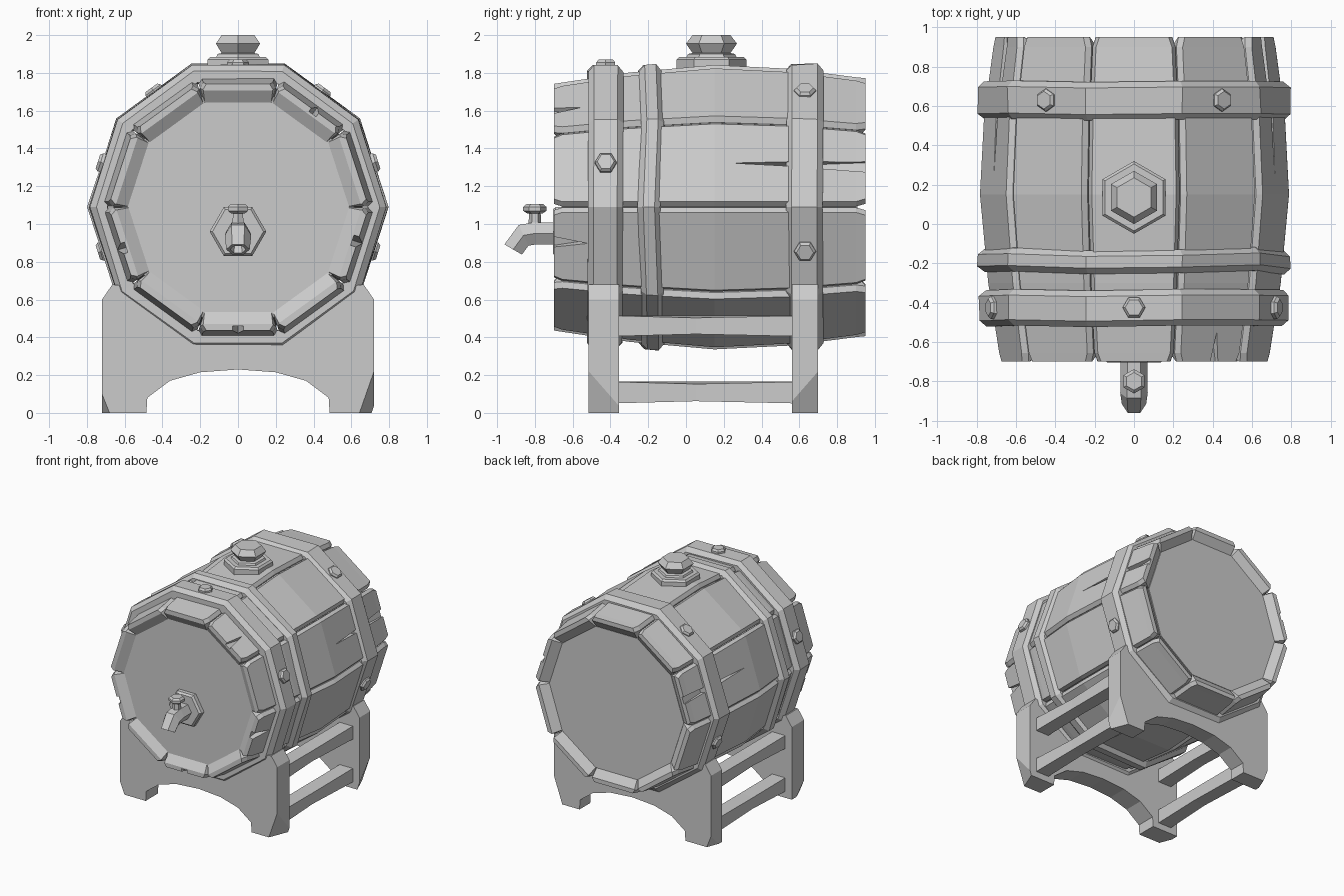
import bpy, bmesh, math, random
from math import sin, cos, tan, pi, radians
from mathutils import Vector as V

random.seed(4)
if "Cube" in bpy.data.objects:
    bpy.data.objects.remove(bpy.data.objects["Cube"])

grey = bpy.data.materials.new("plain_grey")
grey.use_nodes = True
colour = (0.6, 0.6, 0.6, 1)
grey.diffuse_color = colour
grey.node_tree.nodes["Principled BSDF"].inputs["Base Color"].default_value = colour

SIDES = 10
HALF = pi / SIDES
AXIS = V((0, 0, 1.09))
X, Y, Z = V((1, 0, 0)), V((0, 1, 0)), V((0, 0, 1))


def finish(name, bm):
    bmesh.ops.recalc_face_normals(bm, faces=bm.faces)
    mesh = bpy.data.meshes.new(name)
    bm.to_mesh(mesh)
    bm.free()
    mesh.materials.append(grey)
    ob = bpy.data.objects.new(name, mesh)
    bpy.context.collection.objects.link(ob)
    return ob


def loft(bm, loops, ring=False):
    """Skin matching loops; cap the ends, or join last to first."""
    rows = [[bm.verts.new(p) for p in loop] for loop in loops]
    n = len(rows[0])
    pairs = list(zip(rows, rows[1:])) + ([(rows[-1], rows[0])] if ring else [])
    for a, b in pairs:
        for i in range(n):
            j = (i + 1) % n
            bm.faces.new((a[i], a[j], b[j], b[i]))
    if not ring:
        bm.faces.new(rows[0][::-1])
        bm.faces.new(rows[-1])


def circle(c, u, v, r, n=6, phase=0.0):
    return [V(c) + r * (cos(phase + 2 * pi * i / n) * u + sin(phase + 2 * pi * i / n) * v)
            for i in range(n)]


def turned(name, c, axis, u, profile, n=6, phase=0.0):
    """Solid turned about an axis from (height, radius) pairs."""
    bm = bmesh.new()
    v = axis.cross(u)
    loft(bm, [circle(V(c) + axis * h, u, v, r, n, phase) for h, r in profile])
    return finish(name, bm)


def radial(t):
    return V((cos(t), 0, sin(t))), V((-sin(t), 0, cos(t)))


# Staves: ten bulging planks with chamfered edges and sloped ends
STATIONS = [(-0.7, .655, .035, .93), (-0.655, .662, .11, 1), (-0.3, .715, .11, 1),
            (0.15, .755, .11, 1), (0.55, .735, .11, 1), (0.9, .69, .11, 1),
            (0.95, .685, .035, .93)]
bm = bmesh.new()
for k in range(SIDES):
    out, side = radial(pi / 2 + 2 * HALF * k)
    lift = random.uniform(-.006, .006)
    loops = []
    for y, a, thick, k_w in STATIONS:
        a += lift
        inner, mid = a - thick, a - .03
        half = [(inner, inner * tan(HALF) * k_w - .003), (mid, mid * tan(HALF) * k_w - .003),
                (a, a * tan(HALF) * k_w - .03)]
        section = [(r, -w) for r, w in half] + [(r, w) for r, w in half[::-1]]
        loops.append([AXIS + Y * y + out * r + side * w for r, w in section])
    loft(bm, loops)
staves = finish("barrel_staves", bm)

# Split and chipped stave ends: (angle, start y, end y, width, offset)
bm = bmesh.new()
CRACKS = [(18, .24, .99, .03, .0), (162, .24, .99, .03, .0),
          (-18, -.52, -.74, .035, .02), (198, -.52, -.74, .035, .02),
          (54, -.55, -.74, .03, -.03), (-90, -.6, -.74, .04, 0)]
for deg, y0, y1, w, off in CRACKS:
    out, side = radial(radians(deg))
    tri = [(y0, off), (y1, off + w), (y1, off - w)]
    loft(bm, [[AXIS + Y * y + side * s + out * r for y, s in tri]
              for r in (.63 if y1 < 0 else .67, .9)])
cutter = finish("crack_cutter", bm)
cutter.hide_render = True
mod = staves.modifiers.new("cracks", "BOOLEAN")
mod.object, mod.operation, mod.solver = cutter, "DIFFERENCE", "EXACT"
bpy.context.view_layer.objects.active = staves
bpy.ops.object.modifier_apply(modifier=mod.name)
bpy.data.objects.remove(cutter)

# Recessed heads and core
turned("barrel_heads", AXIS, Y, X, [(-.658, .615), (.15, .66), (.908, .615)], SIDES)


# Hoops: chamfered ten-sided bands, a little hand beaten
def hoop(name, y0, y1, r, rough):
    bm = bmesh.new()
    c = min(.03, (y1 - y0) / 4)
    profile = [(y0, .69), (y0, r - .035), (y0 + c, r), (y1 - c, r), (y1, r - .035), (y1, .69)]
    loops = []
    for i in range(SIDES):
        out, _ = radial(2 * HALF * i)
        shift = random.uniform(-rough, rough)
        loops.append([AXIS + Y * (y + shift) + out * (s + random.uniform(-.006, .004))
                      for y, s in profile])
    loft(bm, loops, ring=True)
    return finish(name, bm)


hoop("front_hoop", -.52, -.335, .79, .005)
hoop("middle_hoop", -.245, -.125, .795, .012)
hoop("rear_hoop", .53, .725, .795, .005)

# Hexagonal rivets on the hoops
for name, y, angles in (("front_rivet", -.425, (90, 18, 162)),
                        ("rear_rivet", .63, (54, 126, -18, 198))):
    for deg in angles:
        out, side = radial(radians(deg))
        turned(name, AXIS + Y * y + out * .735, out, side,
               [(0, .058), (.03, .058), (.045, .045)], phase=pi / 6 if deg != 90 else 0)

# Bung: flange, neck and knob
turned("bung_flange", (0, .135, 1.8), Z, Y, [(0, .185), (.07, .185), (.085, .17)])
turned("bung_knob", (0, .135, 1.87), Z, Y,
       [(0, .14), (.03, .125), (.035, .1), (.085, .135), (.13, .1)])

# Tap: wall plate, bent hollow spout, stem and handle
turned("tap_plate", (0, -.64, .96), -Y, X, [(0, .15), (.05, .15), (.065, .135)])
bm = bmesh.new()
PATH = [(-.65, .95, 90, .068), (-.8, .95, 90, .068), (-.86, .94, 65, .07),
        (-.915, .865, 30, .062), (-.915, .865, 30, .042), (-.885, .905, 30, .038)]
loops = []
for y, z, tilt, r in PATH:
    up = V((0, -cos(radians(tilt)), sin(radians(tilt))))
    loops.append(circle((0, y, z), X, up, r, 6))
loft(bm, loops)
finish("tap_spout", bm)
turned("tap_stem", (0, -.8, .98), Z, Y, [(0, .035), (.09, .03)])
turned("tap_handle", (0, -.8, 1.055), Z, Y, [(0, .04), (.015, .062), (.035, .062), (.05, .045)])

# Cradle stands: mirrored outline, with chipped outer corners
OUTLINE = [(0, .23), (.2, .215), (.36, .17), (.48, .08), (.485, 0), (.72, 0), (.72, .6),
           (.665, .68), (.59, .67), (.245, .4), (0, .385)]


def stand(name, y0, y1, front):
    bm = bmesh.new()
    outline = OUTLINE + [(-x, z) for x, z in OUTLINE[-2:0:-1]]
    loft(bm, [[V((x, y, z)) for x, z in outline] for y in (y0, y1)])
    chips = [((.72, front, .22), (1, .4, -.35)), ((-.72, front, .1), (-1, .4, -.4))]
    face = 1 if front > 0 else -1
    for at, n in chips:
        cut = bmesh.ops.bisect_plane(bm, geom=bm.verts[:] + bm.edges[:] + bm.faces[:],
                                     plane_co=at, plane_no=(n[0], n[1] * face, n[2]),
                                     clear_outer=True)
        edges = [e for e in cut["geom_cut"] if isinstance(e, bmesh.types.BMEdge)]
        bmesh.ops.holes_fill(bm, edges=edges)
    finish(name, bm)


stand("front_stand", -.515, -.355, -.515)
stand("rear_stand", .56, .7, .7)

# Rails joining the stands, slightly worn in the middle
for s in (1, -1):
    for name, z0, z1 in (("upper_rail", .405, .515), ("lower_rail", .05, .165)):
        bm = bmesh.new()
        loops = []
        for y, wear in ((-.4, 0), (.05, .012), (.6, 0)):
            loops.append([V((s * x, y, z)) for x, z in
                          ((.54, z0 + wear), (.66 - wear, z0 + wear),
                           (.66 - wear, z1 - wear), (.54, z1))])
        loft(bm, loops)
        finish(name, bm)
